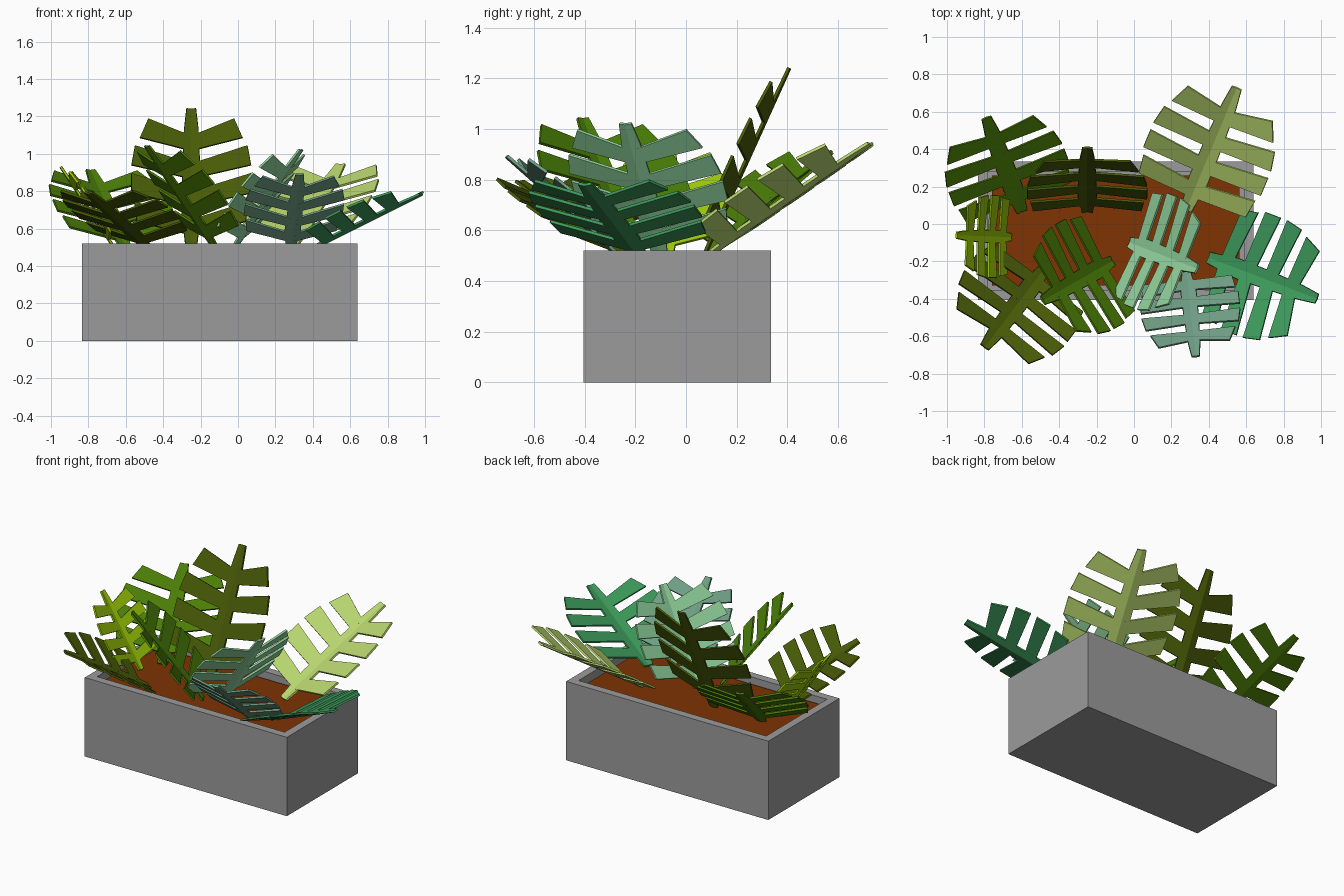
import bpy, bmesh
from mathutils import Vector

if "Cube" in bpy.data.objects:
    bpy.data.objects.remove(bpy.data.objects["Cube"])


def material(name, rgb):
    m = bpy.data.materials.new(name)
    m.diffuse_color = (*rgb, 1)
    m.use_nodes = True
    m.node_tree.nodes["Principled BSDF"].inputs["Base Color"].default_value = m.diffuse_color
    return m


GRAY = material("concrete gray", (0.33, 0.33, 0.33))
SOIL = material("soil brown", (0.21, 0.033, 0.001))
GREEN = material("leaf green", (0.07, 0.21, 0.002))
OLIVE = material("olive green", (0.065, 0.105, 0.002))
LIME = material("lime green", (0.31, 0.55, 0.002))
PALE = material("pale green", (0.49, 0.68, 0.16))
MINT = material("mint green", (0.27, 0.62, 0.32))
SEA = material("sea green", (0.045, 0.31, 0.10))
TEAL = material("gray teal", (0.16, 0.34, 0.23))


def finish(name, bm, mat):
    me = bpy.data.meshes.new(name)
    bm.to_mesh(me)
    bm.free()
    me.materials.append(mat)
    ob = bpy.data.objects.new(name, me)
    bpy.context.collection.objects.link(ob)
    return ob


def box(bm, lo, hi):
    lo, hi = Vector(lo), Vector(hi)
    vs = bmesh.ops.create_cube(bm, size=1)["verts"]
    for v in vs:
        v.co = Vector([(lo[i] + hi[i]) / 2 + v.co[i] * (hi[i] - lo[i]) for i in range(3)])


# planter: a box whose top is inset and pushed down to the soil
X0, X1, Y0, Y1, H, WALL = -0.835, 0.64, -0.405, 0.335, 0.52, 0.075
bm = bmesh.new()
box(bm, (X0, Y0, 0), (X1, Y1, H))
top = max(bm.faces, key=lambda f: f.calc_center_median().z)
bmesh.ops.inset_region(bm, faces=[top], thickness=WALL)
inner = bmesh.ops.extrude_face_region(bm, geom=[top])
bmesh.ops.translate(bm, vec=(0, 0, -0.06),
                    verts=[g for g in inner["geom"] if isinstance(g, bmesh.types.BMVert)])
bmesh.ops.delete(bm, geom=[top], context="FACES")
bmesh.ops.recalc_face_normals(bm, faces=bm.faces)
finish("planter_box", bm, GRAY)

# soil
bm = bmesh.new()
box(bm, (X0 + WALL, Y0 + WALL, 0.44), (X1 - WALL, Y1 - WALL, 0.485))
finish("soil", bm, SOIL)


# split leaf: tapered spine with four pairs of gently raised blades
def leaf(name, base, tip, half, mat):
    base, tip = Vector(base), Vector(tip)
    length = (tip - base).length
    along = (tip - base).normalized()
    side = along.cross(Vector((0, 0, 1))).normalized()
    up = side.cross(along)
    bm = bmesh.new()

    def vert(s, t):
        """s = fraction of length, t = fraction of half width"""
        lift = 0.2 * half * abs(t)
        return bm.verts.new(base + along * s * length + side * t * half + up * lift)

    def strip(rows):
        pairs = [(vert(*a), vert(*b)) for a, b in rows]
        for (a, b), (c, d) in zip(pairs, pairs[1:]):
            bm.faces.new((a, b, d, c))

    for sg in (-1, 1):
        strip([((s, 0), (s, sg * t)) for s, t in
               ((0, 0.09), (0.25, 0.16), (0.55, 0.15), (0.85, 0.12), (1, 0.08))])
        for i, reach in enumerate((0.93, 1.0, 0.97, 0.79)):
            root, end = 0.16 + 0.2 * i, 0.235 + 0.2 * i
            rows = []
            for k in range(2):
                c, w = root + (end - root) * k, 0.054 + 0.016 * k
                t = 0.06 + (reach - 0.06) * k
                # outer end is cut along the leaf outline
                cut = (0.04, 0.0, -0.06, -0.14)[i] * k
                rows.append(((c - w, sg * (t - cut / 2)), (c + w, sg * (t + cut / 2))))
            strip(rows)
    bmesh.ops.remove_doubles(bm, verts=bm.verts, dist=0.0005)
    for f in bm.faces:
        f.normal_update()
        if f.normal.dot(up) < 0:
            f.normal_flip()
    mod = finish(name, bm, mat).modifiers.new("thickness", "SOLIDIFY")
    mod.thickness = 0.012
    mod.offset = 0


leaf("leaf_back_left", (-0.60, 0.07, 0.49), (-0.79, 0.57, 0.91), 0.33, GREEN)
leaf("leaf_back_tall", (-0.25, 0.07, 0.49), (-0.25, 0.41, 1.24), 0.32, OLIVE)
leaf("leaf_back_right", (0.28, 0.08, 0.49), (0.55, 0.73, 0.94), 0.34, PALE)
leaf("leaf_left_small", (-0.66, -0.07, 0.49), (-0.95, -0.06, 0.93), 0.22, LIME)
leaf("leaf_front_left", (-0.48, -0.24, 0.49), (-0.80, -0.66, 0.79), 0.335, OLIVE)
leaf("leaf_front_middle", (-0.12, -0.20, 0.49), (-0.49, -0.41, 1.04), 0.32, GREEN)
leaf("leaf_center_right", (-0.02, -0.10, 0.49), (0.34, -0.24, 1.02), 0.32, MINT)
leaf("leaf_right", (0.40, -0.18, 0.49), (0.98, -0.40, 0.78), 0.335, SEA)
leaf("leaf_front_right", (0.28, -0.26, 0.49), (0.33, -0.71, 0.89), 0.265, TEAL)
